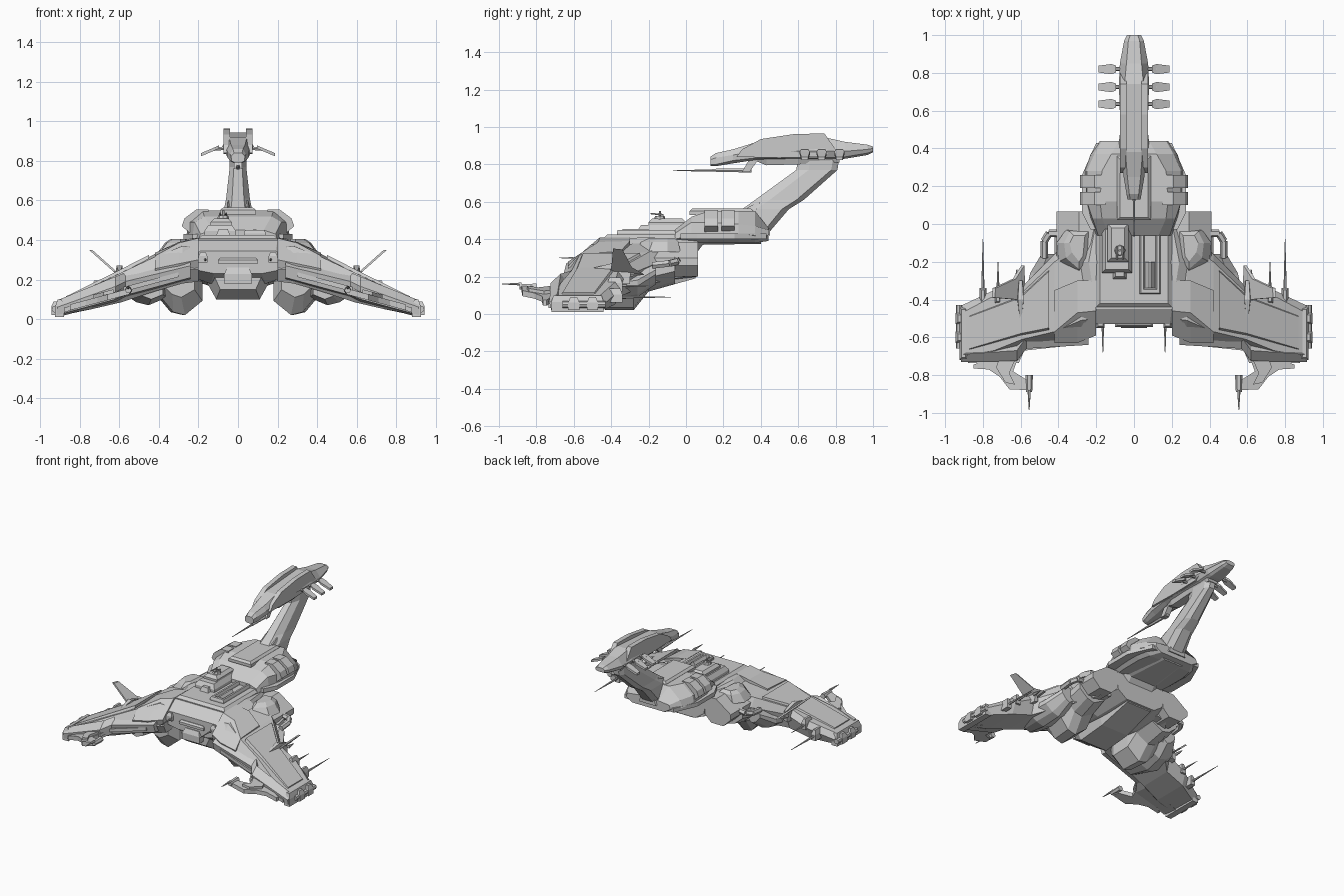
import bpy, bmesh, math
from mathutils import Vector


def add(name, rings, mirror=False):
    """Skin a closed solid through rings of equal point count."""
    bm = bmesh.new()
    vs = [[bm.verts.new(p) for p in r] for r in rings]
    n = len(vs[0])
    for a, b in zip(vs, vs[1:]):
        for i in range(n):
            j = (i + 1) % n
            bm.faces.new((a[i], a[j], b[j], b[i]))
    bm.faces.new(vs[0])
    bm.faces.new(vs[-1])
    bmesh.ops.recalc_face_normals(bm, faces=bm.faces)
    me = bpy.data.meshes.new(name)
    bm.to_mesh(me)
    bm.free()
    ob = bpy.data.objects.new(name, me)
    bpy.context.collection.objects.link(ob)
    if mirror:
        m = ob.modifiers.new("mirror", 'MIRROR')
        m.use_mirror_merge = False
    return ob


def hull(name, stations):
    """Stations along y, each with a half section (x, z) from bottom to top."""
    return add(name, [[(x, y, z) for x, z in h] + [(-x, y, z) for x, z in reversed(h)]
                      for y, h in stations])


def span(name, stations, mirror=True):
    """Stations along x, each with a (y, z) section."""
    return add(name, [[(x, y, z) for y, z in s] for x, s in stations], mirror)


def plate(name, outline, z0, z1, slope=0.0):
    """Mirrored flat plate, sloping down outward from x = 0.55."""
    return add(name, [[(x, y, z - slope * (x - .55)) for x, y in outline] for z in (z0, z1)], True)


def block(name, x, y, z, t=0.02, mirror=False):
    """Box with its top edges chamfered by t."""
    def ring(k, h):
        x0, x1, y0, y1 = x[0] + k, x[1] - k, y[0] + k, y[1] - k
        return [(x0, y0, h), (x1, y0, h), (x1, y1, h), (x0, y1, h)]
    return add(name, [ring(0, z[0]), ring(0, z[0] + (z[1] - z[0]) * .6), ring(t, z[1])], mirror)


def bar(name, a, b, r0, r1, sides=6, mirror=True):
    a, b = Vector(a), Vector(b)
    q = (b - a).to_track_quat('Z', 'Y')
    turn = [math.tau * i / sides for i in range(sides)]
    return add(name, [[p + q @ Vector((r * math.cos(t), r * math.sin(t), 0)) for t in turn]
                      for p, r in ((a, r0), (b, r1))], mirror)


# Central hull with sloped nose
hull("main_hull", [
    (-.53, [(.12, .23), (.22, .25), (.21, .33), (.19, .345)]),
    (-.45, [(.14, .18), (.28, .23), (.26, .36), (.2, .40)]),
    (-.20, [(.15, .17), (.32, .22), (.34, .34), (.24, .41)]),
    (.065, [(.12, .20), (.19, .25), (.21, .34), (.19, .39)])])
hull("keel", [(-.50, [(.09, .15), (.13, .24)]), (-.42, [(.11, .10), (.16, .19)]),
              (-.2, [(.11, .12), (.15, .24)]), (.05, [(.1, .19), (.12, .3)])])
block("chin", (-.07, .07), (-.55, -.45), (.18, .26), .015)
block("nose_visor", (-.1, .1), (-.545, -.4), (.28, .31), .01)
block("nose_lamp", (.155, .2), (-.55, -.4), (.285, .34), .01, True)
bar("nose_gun", (.165, -.5, .3), (.165, -.68, .3), .008, .002)

# Rear body, belly steps and side bands
hull("rear_body", [
    (-.06, [(.16, .37), (.20, .40), (.19, .43), (.13, .45)]),
    (.03, [(.18, .38), (.23, .42), (.22, .49), (.17, .52)]),
    (.12, [(.19, .38), (.25, .43), (.25, .49), (.18, .55)]),
    (.28, [(.19, .38), (.26, .43), (.25, .48), (.17, .55)]),
    (.37, [(.17, .38), (.23, .42), (.21, .47), (.12, .55)]),
    (.44, [(.13, .39), (.18, .42), (.17, .45), (.08, .46)])])
hull("rear_belly", [(-.1, [(.1, .28), (.17, .40)]), (.06, [(.1, .33), (.17, .40)]),
                    (.09, [(.1, .37), (.16, .40)]), (.4, [(.07, .375), (.12, .40)])])
for y in (.10, .19):
    add("side_band", [[(x, yy, z) for x, z in
        ((.15, .43), (.23, .425), (.285, .47), (.27, .51), (.21, .555), (.15, .555))]
        for yy in (y, y + .07)], True)
plate("rear_skirt", [(.12, -.03), (.23, -.03), (.275, .06), (.275, .26), (.20, .43), (.12, .43)], .40, .43)
block("spine", (-.09, .09), (.02, .36), (.53, .565), .015)

# Upper deck, bridge, trench and turret
block("deck", (-.2, .2), (-.44, .0), (.38, .425), .02)
block("front_deck_step", (-.12, .12), (-.49, -.40), (.33, .38), .015)
block("bridge", (-.17, -.01), (-.26, .02), (.40, .475), .02)
block("bridge_top", (-.14, -.03), (-.2, .0), (.46, .51), .02)
block("bridge_window", (-.11, -.04), (-.29, -.2), (.38, .455), .012)
for x in (.03, .115):
    block("trench_wall", (x, x + .025), (-.37, -.04), (.41, .45), .006)
for y in (-.37, -.06):
    block("trench_end", (.03, .14), (y, y + .03), (.41, .45), .006)
add("trench_spire", [[(.085 + s * k, y, z) for s, y in ((-1, -.34), (1, -.34), (1, -.2), (-1, -.2))]
                     for k, z in ((.03, .42), (.006, .455))])
bar("turret", (-.075, -.14, .49), (-.075, -.14, .525), .035, .025, 8, False)
bar("turret_mast", (-.075, -.14, .51), (-.075, -.14, .55), .008, .006, 6, False)
for x in (-.09, -.06):
    bar("turret_gun", (x, -.12, .53), (x, -.19, .537), .006, .004, 6, False)

# Shoulder armour, rear corner boxes and handles
add("shoulder", [[(x, y, z) for x, y in o] for z, o in (
    (.33, [(.22, -.03), (.36, -.03), (.41, -.1), (.4, -.2), (.29, -.27), (.23, -.2)]),
    (.385, [(.24, -.04), (.34, -.04), (.37, -.1), (.36, -.18), (.29, -.24), (.25, -.19)]),
    (.405, [(.26, -.06), (.32, -.06), (.34, -.1), (.33, -.15), (.29, -.2), (.27, -.17)]))], True)
add("rear_corner", [[(x, y, z) for x, z in
    ((.2, .25), (.25, .20), (.35, .20), (.41, .26), (.41, .30), (.29, .385), (.2, .385))]
    for y in (-.2, .065)], True)
loop = [(.39, -.05, .29), (.45, -.05, .28), (.475, -.09, .27), (.475, -.18, .26)]
for a, b in zip(loop, loop[1:]):
    bar("shoulder_handle", a, b, .02, .02, 6)

# Wings
span("wing", [
    (.20, [(-.55, .19), (-.58, .25), (-.50, .36), (-.10, .385), (.0, .31), (.0, .22)]),
    (.28, [(-.58, .18), (-.63, .25), (-.51, .37), (-.10, .38), (.0, .30), (.0, .2)]),
    (.42, [(-.58, .14), (-.64, .22), (-.57, .315), (-.20, .33), (-.16, .27), (-.2, .16)]),
    (.59, [(-.60, .085), (-.65, .16), (-.61, .235), (-.36, .24), (-.33, .20), (-.36, .09)]),
    (.74, [(-.64, .05), (-.70, .11), (-.67, .165), (-.38, .17), (-.35, .13), (-.38, .05)]),
    (.91, [(-.66, .02), (-.72, .045), (-.70, .09), (-.47, .09), (-.43, .06), (-.46, .015)])])
span("wing_leading_edge", [
    (.24, [(-.56, .20), (-.62, .21), (-.64, .27), (-.56, .31)]),
    (.57, [(-.58, .11), (-.65, .12), (-.66, .19), (-.60, .235)]),
    (.62, [(-.58, .085), (-.72, .10), (-.725, .165), (-.67, .215)]),
    (.915, [(-.62, .01), (-.72, .02), (-.73, .06), (-.69, .095)])])
span("leading_rail", [(x, [(y, z - .012), (y - .02, z - .012), (y - .02, z + .012), (y, z + .012)])
                      for x, y, z in ((.3, -.62, .225), (.58, -.65, .15), (.61, -.715, .13), (.88, -.715, .045))])
span("wing_panel", [(x, [(y0, z - .02), (y0 + .01, z), (y1 - .01, z), (y1, z - .02)])
                    for x, y0, y1, z in ((.45, -.56, -.24, .325), (.6, -.59, -.38, .248), (.87, -.67, -.48, .115))])
span("wing_root_cover", [
    (.2, [(-.58, .26), (-.59, .30), (-.46, .41), (-.3, .41), (-.3, .3)]),
    (.30, [(-.61, .24), (-.63, .28), (-.47, .385), (-.3, .39), (-.3, .3)]),
    (.42, [(-.62, .22), (-.63, .255), (-.57, .32), (-.35, .335), (-.35, .25)])])

# Wing tips
block("tip_rail", (.88, .925), (-.72, -.44), (.01, .10), .012, True)
for y in (-.63, -.53):
    block("tip_pod", (.90, .945), (y, y + .06), (.02, .09), .012, True)
bar("tip_tube", (.925, -.66, .05), (.925, -.43, .05), .018, .018, 8)


# Under-wing nacelles
def pod(y, x0, x1, z0, z1):
    w, h = (x1 - x0) * .3, (z1 - z0) * .3
    return [(x0, y, z0 + h), (x0 + w * 1.4, y, z0), (x1 - w, y, z0 + .015), (x1, y, z0 + h + .02),
            (x1, y, z1 - h), (x1 - w, y, z1), (x0 + w, y, z1), (x0, y, z1 - h)]


add("nacelle", [pod(-.50, .22, .38, .11, .24), pod(-.43, .18, .39, .02, .26),
                pod(-.28, .18, .41, .02, .28), pod(-.2, .19, .42, .12, .3),
                pod(-.06, .21, .42, .16, .32)], True)
add("nacelle_fairing", [pod(-.56, .38, .52, .10, .18), pod(-.4, .36, .58, .07, .2),
                        pod(-.26, .36, .55, .09, .22), pod(-.16, .38, .49, .16, .27)], True)


# Fins and trailing spikes
def lean(z):
    return .60 + (z - .22) * 1.12


fin = [(-.46, .20), (-.40, .24), (-.39, .35), (-.34, .345), (-.29, .25), (-.22, .21)]
add("wing_fin", [[(lean(z) + d, y, z) for y, z in fin] for d in (-.008, .008)], True)
add("fin_base", [[(.6 + s * w, y, z) for s, z in ((-1, .17), (1, .16), (.6, h), (-.6, h))]
                 for y, w, h in ((-.5, .01, .245), (-.4, .025, .27), (-.3, .015, .24))], True)
bar("fin_spike", (.62, -.3, .21), (.62, -.24, .21), .012, .003)
for x, z, y in ((.72, .15, -.2), (.80, .09, -.08)):
    block("spike_mount", (x - .018, x + .018), (-.42, -.34), (z - .03, z + .045), .01, True)
    bar("trailing_spike", (x, -.36, z), (x, y, z), .009, .0015)

# Forward claws with guns
plate("claw", [(.61, -.70), (.64, -.78), (.56, -.83), (.55, -.88), (.66, -.875), (.71, -.81),
               (.77, -.77), (.85, -.765), (.85, -.745), (.74, -.70)], .125, .155, .27)
plate("claw_cap", [(.63, -.72), (.66, -.79), (.63, -.85), (.68, -.84), (.73, -.76), (.71, -.70)], .15, .172, .27)
bar("claw_knuckle", (.555, -.80, .145), (.555, -.89, .145), .02, .016)
bar("claw_gun", (.555, -.88, .16), (.555, -.985, .16), .009, .002)

# Raised tail strut
add("tail_strut", [[(h * s, y0 + (y1 - y0) * t, z) for s, t in
    ((-.5, 0), (.5, 0), (1, .3), (1, .85), (.5, 1), (-.5, 1), (-1, .85), (-1, .3))]
    for z, y0, y1, h in ((.42, .22, .43, .085), (.56, .30, .55, .07), (.61, .37, .63, .06),
                         (.77, .59, .81, .042), (.84, .60, .82, .042))])
hull("strut_collar", [(.33, [(.08, .5), (.05, .57)]), (.39, [(.09, .43), (.05, .6)]),
                      (.45, [(.07, .42), (.04, .5)])])

# Tail head
hull("tail_head", [
    (.13, [(.015, .79), (.033, .80), (.035, .825), (.02, .84)]),
    (.16, [(.02, .79), (.04, .80), (.04, .835), (.025, .86)]),
    (.25, [(.02, .805), (.055, .82), (.055, .85), (.035, .88)]),
    (.38, [(.03, .825), (.06, .835), (.068, .87), (.045, .92)]),
    (.74, [(.04, .825), (.06, .835), (.08, .87), (.05, .945)]),
    (.85, [(.04, .83), (.06, .84), (.075, .87), (.04, .92)]),
    (.97, [(.03, .85), (.045, .86), (.052, .88), (.03, .905)]),
    (1.0, [(.02, .865), (.035, .87), (.038, .885), (.02, .895)])])
side = [(.27, .84), (.30, .88), (.40, .935), (.58, .962), (.74, .965), (.80, .88), (.72, .84), (.5, .835)]
add("head_cheek", [[(x, y, z) for y, z in side] for x in (.04, .074)], True)
hull("head_jaw", [(.38, [(.02, .815), (.04, .84)]), (.43, [(.03, .795), (.045, .84)]),
                  (.6, [(.035, .80), (.05, .84)]), (.82, [(.035, .81), (.05, .84)])])
for y in (.635, .725, .82):
    bar("fin_pin", (.06, y, .865), (.12, y, .86), .01, .01)
    add("head_fin", [[(x, y - w, z - .008), (x, y + w, z - .008), (x, y + w, z + .008), (x, y - w, z + .008)]
                     for x, w, z in ((.095, .018, .872), (.12, .027, .86), (.187, .018, .832))], True)

# Stinger gun below the head
span("stinger_mount", [(x, [(.30, .76), (.34, .76), (.39, .83), (.34, .83)]) for x in (-.02, .02)], False)
bar("stinger_barrel", (0, .35, .768), (0, .16, .768), .013, .010, 6, False)
bar("stinger_tip", (0, .18, .768), (0, -.07, .766), .008, .002, 6, False)
